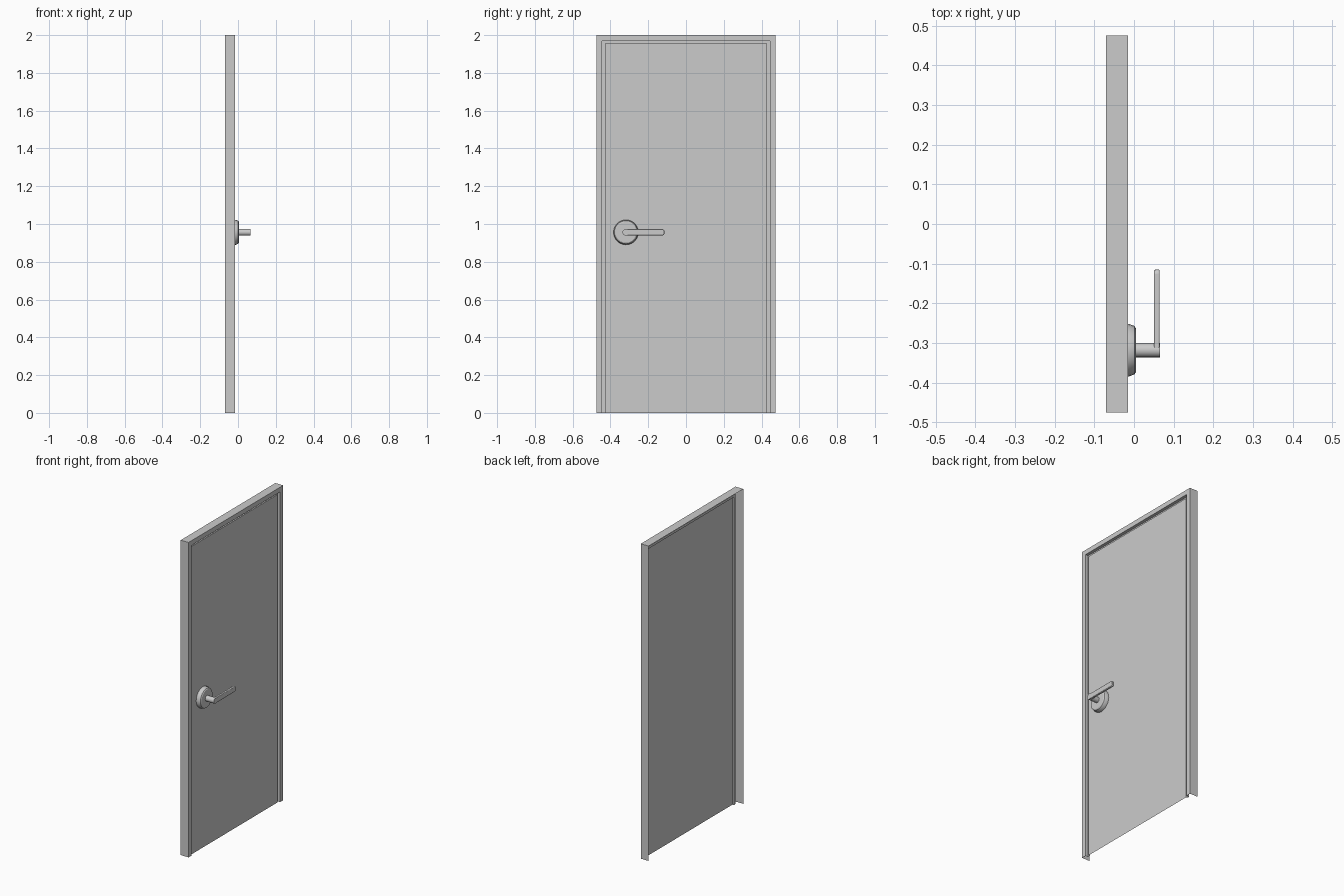
import bpy, bmesh, math

if "Cube" in bpy.data.objects:
    bpy.data.objects.remove(bpy.data.objects["Cube"])

W, H = 0.475, 2.0          # half width, height
HY, HZ = -0.318, 0.956     # handle centre


def make(name, bm, smooth=False):
    bmesh.ops.remove_doubles(bm, verts=bm.verts, dist=1e-5)
    mesh = bpy.data.meshes.new(name)
    bm.to_mesh(mesh)
    bm.free()
    ob = bpy.data.objects.new(name, mesh)
    bpy.context.collection.objects.link(ob)
    if smooth:
        bpy.ops.object.select_all(action='DESELECT')
        ob.select_set(True)
        bpy.context.view_layer.objects.active = ob
        bpy.ops.object.shade_smooth_by_angle(angle=math.radians(25))
    return ob


def arch(inset, x):
    """Three-sided outline: up one jamb, across the head, down the other."""
    y, z = W - inset, H - inset
    return [(x, -y, 0), (x, -y, z), (x, y, z), (x, y, 0)]


def lathe(name, profile, sides):
    """Revolve (radius, x) points around the handle axis."""
    bm = bmesh.new()
    rings = []
    for r, x in profile:
        rings.append([bm.verts.new((x, HY + r * math.cos(a), HZ + r * math.sin(a)))
                      for a in (2 * math.pi * k / sides for k in range(sides))])
    for a, b in zip(rings, rings[1:]):
        for k in range(sides):
            j = (k + 1) % sides
            bm.faces.new((a[k], a[j], b[j], b[k]))
    bm.faces.new(rings[-1])
    return make(name, bm, True)


# Hollow frame, open at the back and the bottom, with a groove around the door
bm = bmesh.new()
profile = [(0, -0.07), (0, -0.015), (0.03, -0.015),
           (0.03, -0.035), (0.045, -0.035), (0.045, -0.025)]
rows = [[bm.verts.new(p) for p in arch(i, x)] for i, x in profile]
for a, b in zip(rows, rows[1:]):
    for k in range(3):
        bm.faces.new((a[k], b[k], b[k + 1], a[k + 1]))
bmesh.ops.recalc_face_normals(bm, faces=bm.faces)
if sum(f.normal.x * f.calc_area() for f in bm.faces) < 0:
    bmesh.ops.reverse_faces(bm, faces=bm.faces)
make("door_frame", bm)

# Door panel, a single sheet
bm = bmesh.new()
bm.faces.new([bm.verts.new(p) for p in reversed(arch(0.045, -0.025))])
make("door_panel", bm)

# Handle rose and stem
lathe("handle_rose", [(0.066, -0.025), (0.066, -0.012), (0.061, 0.001),
                      (0.055, 0.005)], 24)
lathe("handle_stem", [(0.018, 0.004), (0.018, 0.065)], 16)

# Lever: flat bar with a rounded tip
bm = bmesh.new()
h, tip, c = 0.017, -0.115, 0.008
outline = [(HY, -h), (tip - c, -h), (tip - 0.002, -h + 0.004), (tip, -h + c),
           (tip, h - c), (tip - 0.002, h - 0.004), (tip - c, h), (HY, h)]
face = bm.faces.new([bm.verts.new((0.0505, y, HZ + z)) for y, z in outline])
ext = bmesh.ops.extrude_face_region(bm, geom=[face], use_keep_orig=True)
bmesh.ops.translate(bm, vec=(0.0143, 0, 0),
                    verts=[v for v in ext["geom"] if isinstance(v, bmesh.types.BMVert)])
bmesh.ops.recalc_face_normals(bm, faces=bm.faces)
lever = make("handle_lever", bm, True)
bev = lever.modifiers.new("soft_edges", 'BEVEL')
bev.width, bev.segments = 0.003, 2
